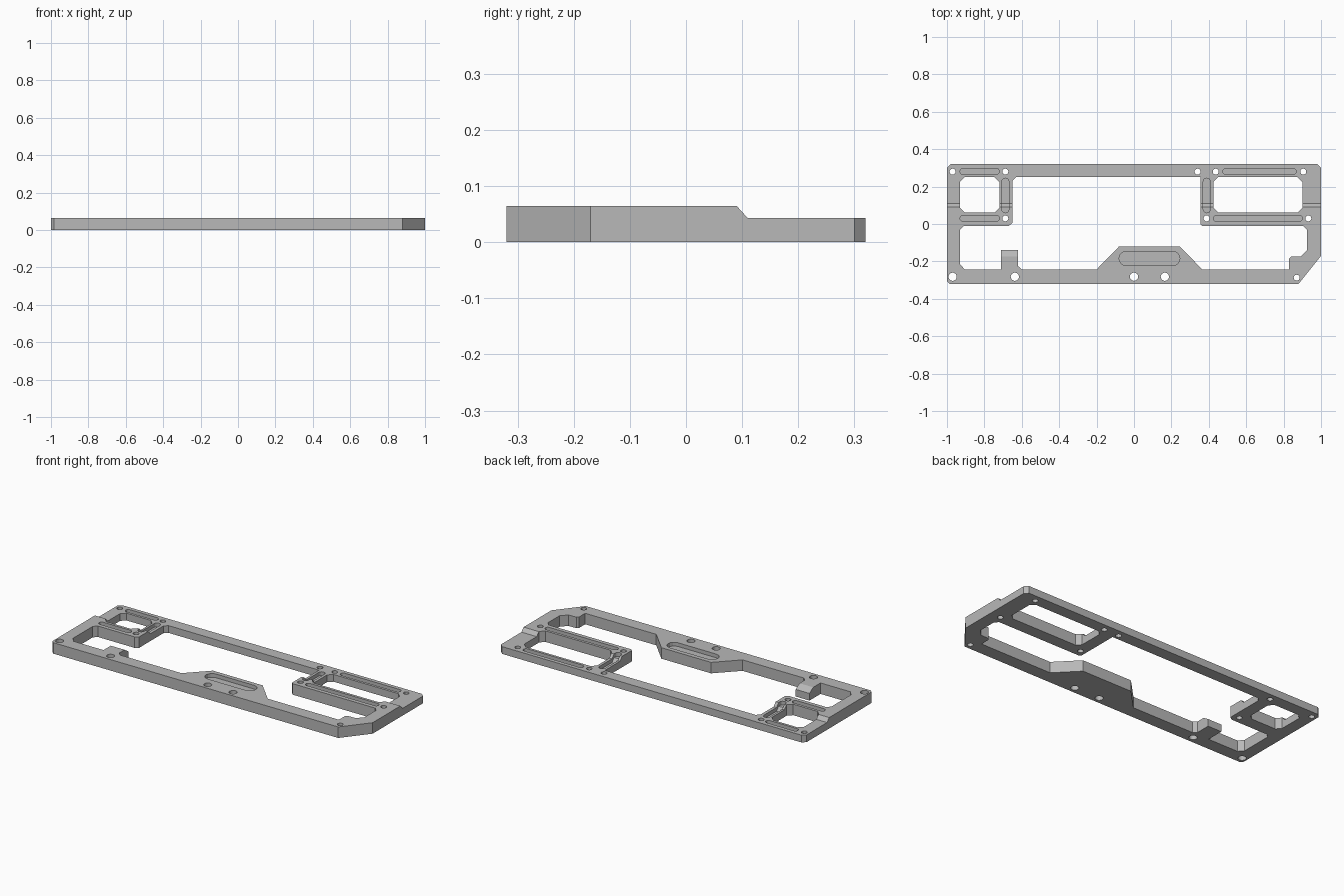
import bpy, bmesh
from math import cos, sin, pi

cube = bpy.data.objects.get("Cube")
if cube:
    bpy.data.objects.remove(cube)

HIGH, LOW = 0.065, 0.043
STEP = (0.09, 0.11)
BELOW, ABOVE = -0.05, 0.12

grey = bpy.data.materials.new("grey metal")
grey.use_nodes = True
grey.diffuse_color = (0.48, 0.48, 0.48, 1)
grey.node_tree.nodes["Principled BSDF"].inputs["Base Color"].default_value = grey.diffuse_color


def deck(x, y):
    """Height of the upper surface, which ramps down towards the back."""
    t = min(max((y - STEP[0]) / (STEP[1] - STEP[0]), 0), 1)
    return HIGH + (LOW - HIGH) * t


def prism(bm, outline, bottom, top):
    """Extrude an outline between two height functions, split at the ramp."""
    part = bmesh.new()
    face = part.faces.new([part.verts.new((x, y, 0)) for x, y in outline])
    ext = bmesh.ops.extrude_face_region(part, geom=[face])["geom"]
    for v in ext:
        if isinstance(v, bmesh.types.BMVert):
            v.co.z = 1
    for y in STEP:
        geom = part.verts[:] + part.edges[:] + part.faces[:]
        bmesh.ops.bisect_plane(part, geom=geom, plane_co=(0, y, 0), plane_no=(0, 1, 0))
    for v in part.verts:
        v.co.z = (top if v.co.z > 0.5 else bottom)(v.co.x, v.co.y)
    bmesh.ops.recalc_face_normals(part, faces=part.faces)
    mesh = bpy.data.meshes.new("part")
    part.to_mesh(mesh)
    part.free()
    bm.from_mesh(mesh)
    bpy.data.meshes.remove(mesh)


def through(bm, outline):
    prism(bm, outline, lambda x, y: BELOW, lambda x, y: ABOVE)


def chamfered(x0, x1, y0, y1, c):
    return [(x0 + c, y0), (x1 - c, y0), (x1, y0 + c), (x1, y1 - c),
            (x1 - c, y1), (x0 + c, y1), (x0, y1 - c), (x0, y0 + c)]


def arc(cx, cy, r, start, end, n):
    return [(cx + r * cos(start + (end - start) * i / n),
             cy + r * sin(start + (end - start) * i / n)) for i in range(n + 1)]


def slot(x0, x1, y0, y1):
    """Outline with two round ends along the longer direction."""
    if x1 - x0 > y1 - y0:
        r, cy = (y1 - y0) / 2, (y0 + y1) / 2
        return arc(x1 - r, cy, r, -pi / 2, pi / 2, 8) + arc(x0 + r, cy, r, pi / 2, 3 * pi / 2, 8)
    r, cx = (x1 - x0) / 2, (x0 + x1) / 2
    return arc(cx, y1 - r, r, 0, pi, 8) + arc(cx, y0 + r, r, pi, 2 * pi, 8)


def make(name, bm):
    mesh = bpy.data.meshes.new(name)
    bm.to_mesh(mesh)
    bm.free()
    ob = bpy.data.objects.new(name, mesh)
    bpy.context.collection.objects.link(ob)
    return ob


# Outer plate with small corner chamfers and one large front corner cut
bm = bmesh.new()
prism(bm, [(-0.985, -0.32), (0.88, -0.32), (1, -0.17), (1, 0.3), (0.98, 0.32),
           (-0.98, 0.32), (-1, 0.3), (-1, -0.305)], lambda x, y: 0, deck)
plate = make("frame_plate", bm)
plate.data.materials.append(grey)

cut = bmesh.new()

# Two rectangular windows
through(cut, chamfered(-0.93, -0.72, 0.062, 0.25, 0.025))
through(cut, chamfered(0.425, 0.9, 0.062, 0.25, 0.025))

# Large central opening, leaving the tab and the raised middle lug
through(cut, [(-0.63, 0.25), (0.355, 0.25), (0.355, 0), (0.365, -0.01),
              (0.905, -0.01), (0.925, -0.03), (0.925, -0.14), (0.89, -0.175),
              (0.84, -0.175), (0.83, -0.185), (0.83, -0.243), (0.365, -0.243),
              (0.245, -0.12), (-0.08, -0.12), (-0.2, -0.243), (-0.6, -0.243),
              (-0.62, -0.225), (-0.62, -0.14), (-0.71, -0.14), (-0.71, -0.243),
              (-0.905, -0.243), (-0.93, -0.215), (-0.93, -0.03), (-0.91, -0.01),
              (-0.67, -0.01), (-0.65, 0.005), (-0.65, 0.23)])

# Shallow slots that follow the surface height
for box in [(-0.93, -0.72, 0.265, 0.297), (-0.93, -0.72, 0.014, 0.046),
            (-0.707, -0.669, 0.06, 0.245), (0.37, 0.408, 0.06, 0.245),
            (0.475, 0.867, 0.265, 0.297), (0.425, 0.9, 0.014, 0.046),
            (-0.08, 0.245, -0.222, -0.146)]:
    prism(cut, slot(*box), lambda x, y: deck(x, y) - 0.022, lambda x, y: ABOVE)

# Screw holes
small = [(-0.97, 0.28), (-0.688, 0.28), (0.34, 0.28), (0.437, 0.28), (0.905, 0.28),
         (-0.688, 0.03), (0.388, 0.03), (0.932, 0.03), (0.87, -0.287)]
large = [(-0.97, -0.282), (-0.637, -0.282), (0, -0.282), (0.165, -0.282)]
for radius, centres in ((0.016, small), (0.022, large)):
    for x, y in centres:
        through(cut, arc(x, y, radius, 0, 2 * pi, 20)[:-1])
openings = make("openings_cutter", cut)

# Sloped end of the small tab
wedge = bmesh.new()
prism(wedge, [(-0.73, -0.175), (-0.6, -0.175), (-0.6, -0.13), (-0.73, -0.13)],
      lambda x, y: HIGH - 0.65 * (y + 0.175), lambda x, y: ABOVE)
slope = make("tab_slope_cutter", wedge)

# Apply the cuts and remove the cutters
for cutter in (openings, slope):
    cutter.hide_render = True
    mod = plate.modifiers.new(cutter.name, 'BOOLEAN')
    mod.operation, mod.solver, mod.object = 'DIFFERENCE', 'EXACT', cutter
bpy.context.view_layer.update()
result = bpy.data.meshes.new_from_object(
    plate.evaluated_get(bpy.context.evaluated_depsgraph_get()))
plate.modifiers.clear()
plate.data = result
result.name = "frame_plate"
result.materials.clear()
result.materials.append(grey)
result.polygons.foreach_set("material_index", [0] * len(result.polygons))
for cutter in (openings, slope):
    bpy.data.objects.remove(cutter)
